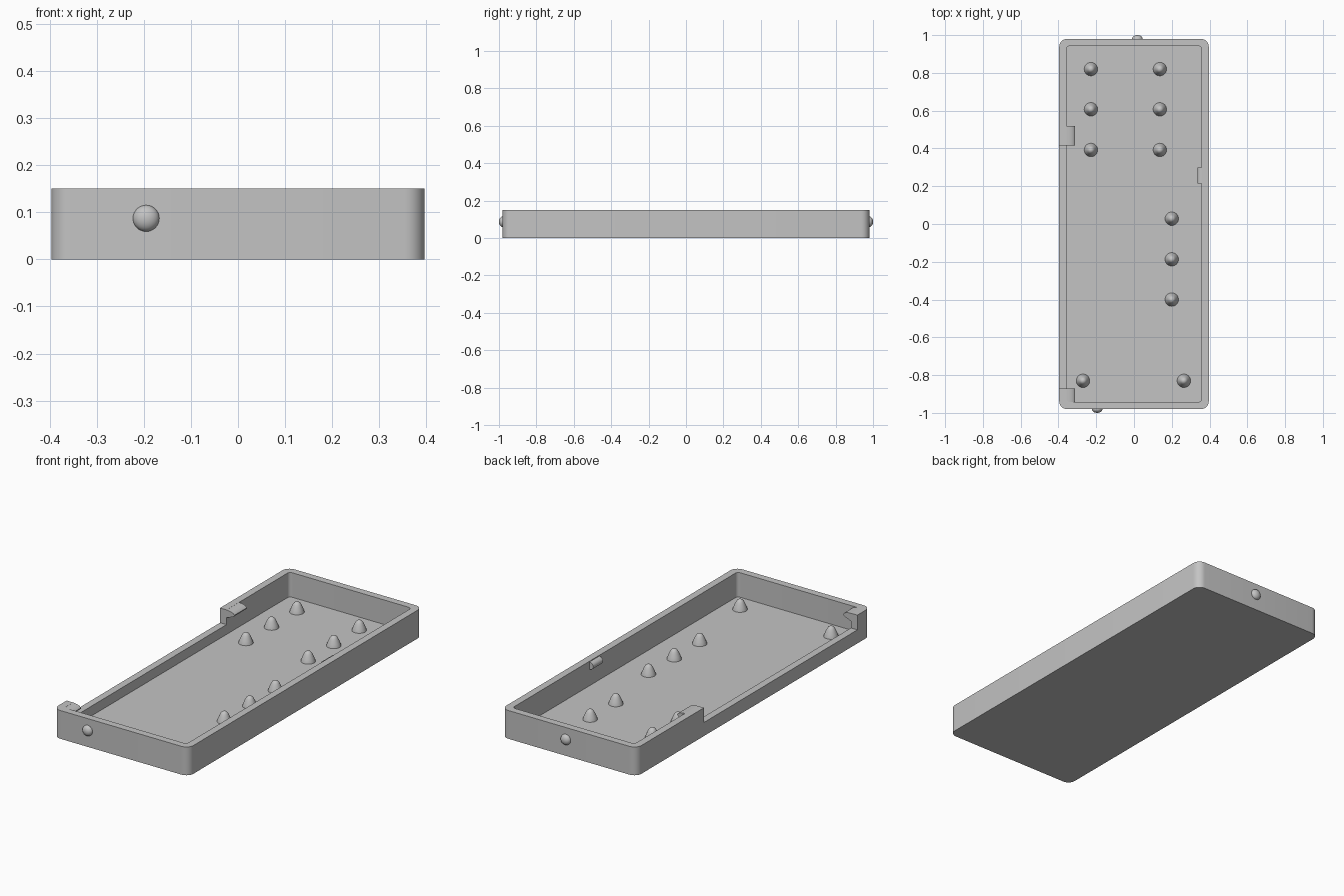
import bpy, bmesh, math
from mathutils import Matrix

if "Cube" in bpy.data.objects:
    bpy.data.objects.remove(bpy.data.objects["Cube"])

HX, HY, H = 0.396, 0.98, 0.15      # half width, half length, height
WALL, FLOOR, NOTCH_Z = 0.038, 0.02, 0.072

grey = bpy.data.materials.new("plain grey")
grey.diffuse_color = (0.55, 0.55, 0.55, 1)
grey.use_nodes = True
grey.node_tree.nodes["Principled BSDF"].inputs["Base Color"].default_value = grey.diffuse_color


def finish(bm, name, angle=30):
    bmesh.ops.recalc_face_normals(bm, faces=bm.faces)
    mesh = bpy.data.meshes.new(name)
    bm.to_mesh(mesh)
    bm.free()
    ob = bpy.data.objects.new(name, mesh)
    bpy.context.collection.objects.link(ob)
    mesh.materials.append(grey)
    smooth(ob, angle)
    return ob


def smooth(ob, angle=30):
    bpy.ops.object.select_all(action='DESELECT')
    ob.select_set(True)
    bpy.context.view_layer.objects.active = ob
    bpy.ops.object.shade_smooth_by_angle(angle=math.radians(angle))


def extrude(points, vec, name):
    """Solid prism from a closed outline."""
    bm = bmesh.new()
    face = bm.faces.new([bm.verts.new(p) for p in points])
    out = bmesh.ops.extrude_face_region(bm, geom=[face])
    bmesh.ops.translate(bm, vec=vec, verts=[v for v in out['geom'] if isinstance(v, bmesh.types.BMVert)])
    return finish(bm, name)


def rounded_box(hx, hy, r, z0, z1, name):
    pts = []
    for k, (sx, sy) in enumerate([(1, 1), (-1, 1), (-1, -1), (1, -1)]):
        for i in range(9):
            a = math.radians(90 * k + 90 * i / 8)
            pts.append((sx * (hx - r) + r * math.cos(a), sy * (hy - r) + r * math.sin(a), z0))
    return extrude(pts, (0, 0, z1 - z0), name)


def dome(name, profile, matrix):
    """Revolved (radius, height) profile, closed at the base."""
    bm = bmesh.new()
    verts = [bm.verts.new((r, 0, h)) for r, h in profile]
    edges = [bm.edges.new(p) for p in zip(verts, verts[1:])]
    bmesh.ops.spin(bm, geom=verts + edges, axis=(0, 0, 1), cent=(0, 0, 0), angle=2 * math.pi, steps=32)
    bmesh.ops.remove_doubles(bm, verts=bm.verts, dist=1e-5)
    bmesh.ops.transform(bm, matrix=matrix, verts=bm.verts)
    return finish(bm, name, 40)


# Tray: rounded block, hollowed, with the left wall lowered
tray = rounded_box(HX, HY, 0.042, 0, H, "tray")
cavity = rounded_box(HX - WALL, HY - WALL, 0.018, FLOOR, H + 0.1, "cavity_cutter")
y0, y1 = -0.87, 0.415
notch = extrude([(-0.5, y0, NOTCH_Z), (-0.3, y0, NOTCH_Z), (-0.3, y1, NOTCH_Z), (-0.5, y1, NOTCH_Z)],
                (0, 0, 0.2), "notch_cutter")
for cutter in (cavity, notch):
    bpy.context.view_layer.objects.active = tray
    mod = tray.modifiers.new("cut", 'BOOLEAN')
    mod.operation, mod.solver, mod.object = 'DIFFERENCE', 'EXACT', cutter
    bpy.ops.object.modifier_apply(modifier=mod.name)
    bpy.data.objects.remove(cutter)
smooth(tray)

# Rounded hooks at both ends of the lowered wall
hook = [(-0.362, H), (-0.345, H - 0.001), (-0.330, H - 0.004), (-0.319, H - 0.009), (-0.312, H - 0.016),
        (-0.313, H - 0.022), (-0.322, H - 0.028), (-0.340, H - 0.035), (-0.362, H - 0.043)]
for name, ya, yb in (("front_hook", -HY + WALL - 0.002, y0), ("back_hook", y1, 0.52)):
    extrude([(x, ya, z) for x, z in hook], (0, yb - ya, 0), name)

# Small half-round catch on the right wall
cx = HX - WALL + 0.001
catch = [(cx - 0.024 * math.sin(math.pi * i / 12), 0.215, 0.126 + 0.02 * math.cos(math.pi * i / 12))
         for i in range(13)]
extrude(catch, (0, 0.083, 0), "right_catch")

# Round-tipped pegs on the floor
peg = [(0.036, -0.002), (0.035, 0.004), (0.030, 0.018), (0.024, 0.032), (0.019, 0.042),
       (0.014, 0.049), (0.008, 0.053), (0, 0.055)]
spots = [(x, y) for x in (-0.228, 0.137) for y in (0.82, 0.607, 0.392)]
spots += [(0.2, y) for y in (0.028, -0.187, -0.4)] + [(-0.27, -0.83), (0.264, -0.83)]
for i, (x, y) in enumerate(spots):
    dome(f"peg_{i + 1}", peg, Matrix.Translation((x, y, FLOOR)))

# Domed buttons on the two short outer walls
button = [(0.028 * math.cos(a), 0.02 * math.sin(a)) for a in (math.pi / 16 * i for i in range(9))]
for name, x, side in (("front_button", -0.195, -1), ("back_button", 0.018, 1)):
    dome(name, button, Matrix.Translation((x, side * HY, 0.087)) @ Matrix.Rotation(-side * math.pi / 2, 4, 'X'))
